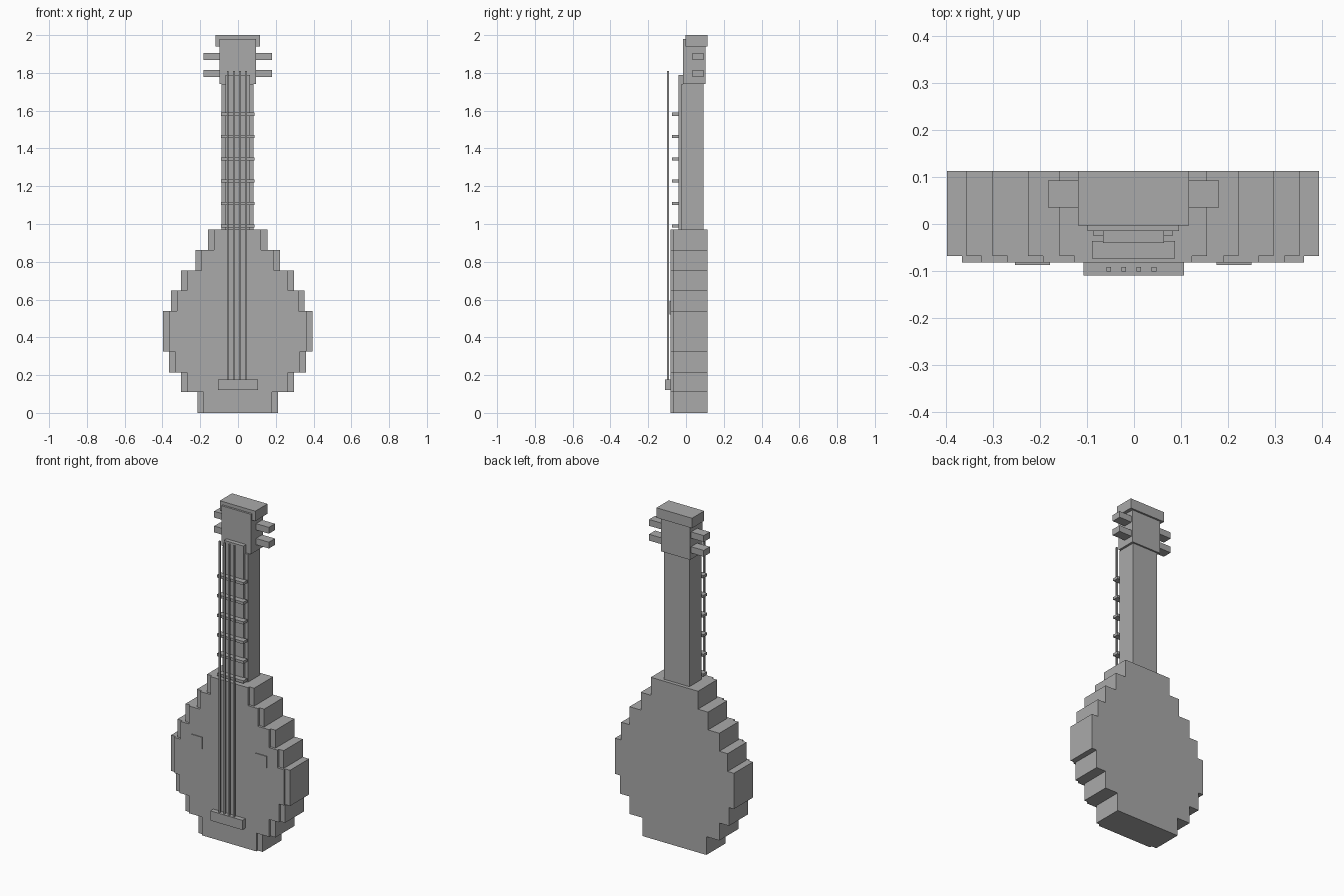
import bpy
import bmesh

if "Cube" in bpy.data.objects:
    bpy.data.objects.remove(bpy.data.objects["Cube"])

grey = bpy.data.materials.new("plain grey")
grey.diffuse_color = (0.4, 0.4, 0.4, 1)
grey.use_nodes = True
grey.node_tree.nodes["Principled BSDF"].inputs["Base Color"].default_value = grey.diffuse_color


def box(name, x0, x1, y0, y1, z0, z1):
    """Axis-aligned block given by its limits."""
    bm = bmesh.new()
    bmesh.ops.create_cube(bm, size=1)
    for v in bm.verts:
        v.co = (x1 if v.co.x > 0 else x0,
                y1 if v.co.y > 0 else y0,
                z1 if v.co.z > 0 else z0)
    return finish(name, bm)


def finish(name, bm):
    mesh = bpy.data.meshes.new(name)
    bm.to_mesh(mesh)
    bm.free()
    mesh.materials.append(grey)
    obj = bpy.data.objects.new(name, mesh)
    bpy.context.collection.objects.link(obj)
    return obj


def stepped_slab(name, half_widths, y0, y1):
    """Stepped outline from a list of tier half widths, extruded in depth."""
    right = []
    for w, z0, z1 in zip(half_widths, LEVELS, LEVELS[1:]):
        right += [(w, z0), (w, z1)]
    outline = right + [(-x, z) for x, z in reversed(right)]
    bm = bmesh.new()
    face = bm.faces.new([bm.verts.new((x + CX, y0, z)) for x, z in outline])
    ext = bmesh.ops.extrude_face_region(bm, geom=[face])
    for v in ext["geom"]:
        if isinstance(v, bmesh.types.BMVert):
            v.co.y = y1
    bmesh.ops.recalc_face_normals(bm, faces=bm.faces)
    return finish(name, bm)


# Body: stepped shell with a slightly narrower soundboard
CX = -0.002
LEVELS = [0, 0.11, 0.215, 0.325, 0.54, 0.647, 0.755, 0.862, 0.97]
WIDTHS = [0.213, 0.299, 0.363, 0.396, 0.354, 0.299, 0.224, 0.157]
stepped_slab("body_shell", WIDTHS, -0.068, 0.113)
stepped_slab("soundboard", [w - 0.032 for w in WIDTHS], -0.082, -0.068)

# Soundboard inlays
for side, x in (("left", -0.216), ("right", 0.213)):
    box("inlay_" + side, x - 0.037, x + 0.037, -0.087, -0.082, 0.52, 0.592)

# Bridge and strings
box("bridge", -0.107, 0.106, -0.11, -0.082, 0.12, 0.178)
for i in range(4):
    x = -0.054 + 0.0322 * i
    box(f"string_{i + 1}", x - 0.005, x + 0.005, -0.101, -0.091, 0.178, 1.81)

# Neck, fingerboard and frets
box("neck", -0.087, 0.083, -0.025, 0.092, 0.97, 1.74)
box("fingerboard", -0.066, 0.064, -0.04, -0.015, 0.97, 1.79)
for i in range(6):
    z = 0.99 + 0.1182 * i
    box(f"fret_{i + 1}", -0.089, 0.087, -0.073, -0.036, z - 0.008, z + 0.008)

# Headstock, cap and tuning pegs
box("headstock", -0.099, 0.096, -0.015, 0.102, 1.74, 1.98)
box("headstock_cap", -0.119, 0.117, -0.003, 0.113, 1.94, 2.0)
for row, z in (("lower", 1.797), ("upper", 1.886)):
    box("left_peg_" + row, -0.183, -0.099, 0.035, 0.093, z - 0.019, z + 0.019)
    box("right_peg_" + row, 0.096, 0.181, 0.035, 0.093, z - 0.019, z + 0.019)
